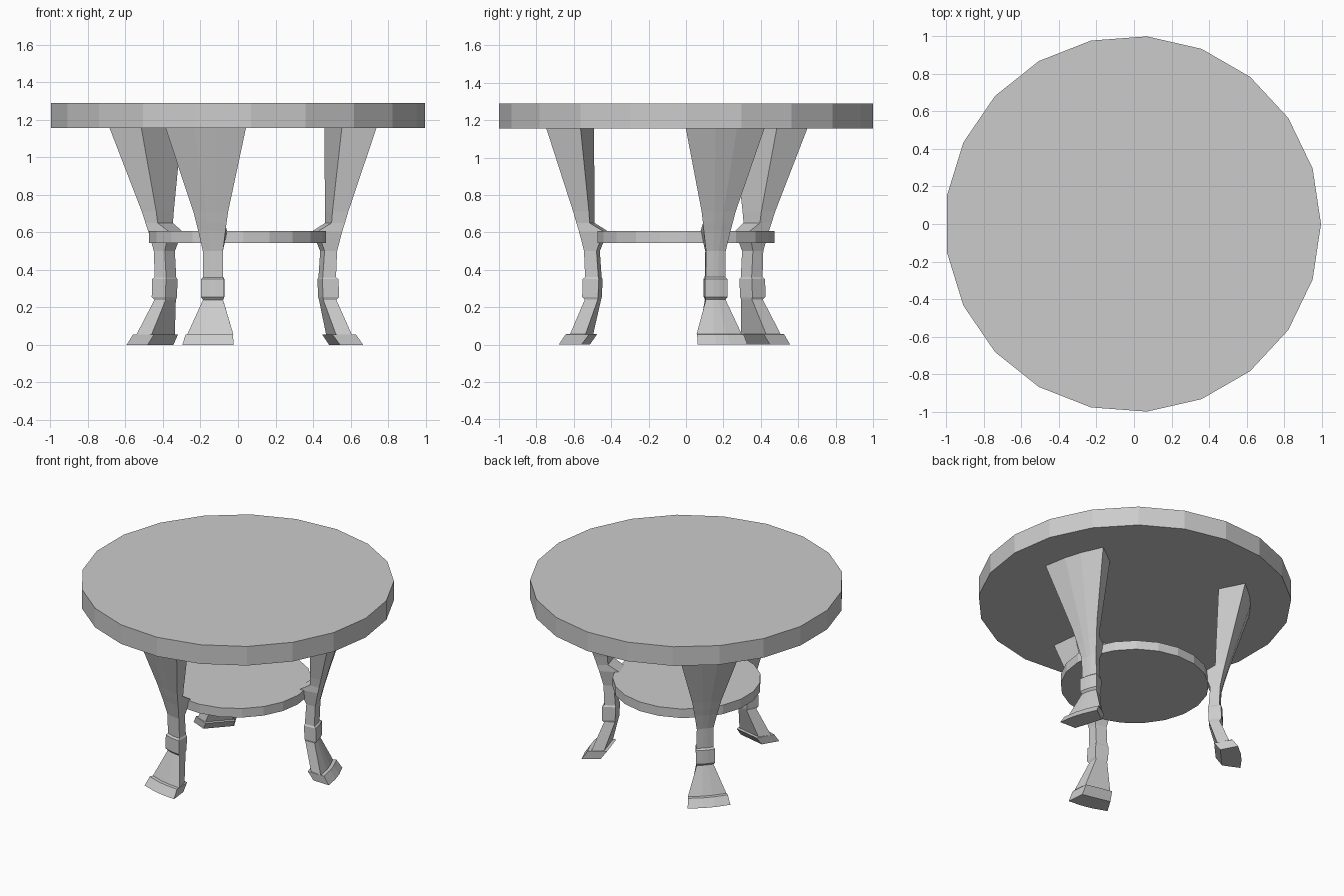
import bpy, bmesh
from math import cos, sin, radians

if "Cube" in bpy.data.objects:
    bpy.data.objects.remove(bpy.data.objects["Cube"])

SIDES = 21
CX = -0.006


def disc(name, radius, z0, z1):
    """Faceted round slab with one corner pointing along +x."""
    bm = bmesh.new()
    ring = [bm.verts.new((CX + radius * cos(radians(360 * i / SIDES)),
                          radius * sin(radians(360 * i / SIDES)), z0)) for i in range(SIDES)]
    base = bm.faces.new(ring)
    top = bmesh.ops.extrude_face_region(bm, geom=[base])["geom"]
    bmesh.ops.translate(bm, vec=(0, 0, z1 - z0),
                        verts=[v for v in top if isinstance(v, bmesh.types.BMVert)])
    finish(bm, name)


def finish(bm, name):
    bmesh.ops.recalc_face_normals(bm, faces=bm.faces)
    mesh = bpy.data.meshes.new(name)
    bm.to_mesh(mesh)
    bm.free()
    bpy.context.collection.objects.link(bpy.data.objects.new(name, mesh))


# Leg stations: height, outer radius, inner radius, half width
STATIONS = [
    (0.00, 0.666, 0.550, 0.140),
    (0.055, 0.630, 0.510, 0.130),
    (0.056, 0.607, 0.530, 0.126),
    (0.24, 0.543, 0.475, 0.055),
    (0.255, 0.555, 0.472, 0.063),
    (0.35, 0.553, 0.468, 0.063),
    (0.36, 0.541, 0.472, 0.055),
    (0.50, 0.547, 0.482, 0.055),
    (0.605, 0.570, 0.440, 0.074),
    (0.65, 0.582, 0.515, 0.083),
    (0.71, 0.597, 0.517, 0.095),
    (1.16, 0.717, 0.542, 0.221),
]


def leg(name, angle):
    """Loft a six-sided section (bowed outside, narrower inside)."""
    c, s = cos(radians(angle)), sin(radians(angle))
    bm = bmesh.new()
    rings = []
    for z, ro, ri, w in STATIONS:
        bow = ro + 0.09 * w
        section = [(ri, -0.72 * w), (ro, -w), (bow, -0.27 * w),
                   (bow, 0.27 * w), (ro, w), (ri, 0.72 * w)]
        rings.append([bm.verts.new((CX - 0.005 + r * c - t * s, r * s + t * c, z))
                      for r, t in section])
    for a, b in zip(rings, rings[1:]):
        for i in range(len(a)):
            j = (i + 1) % len(a)
            bm.faces.new((a[i], a[j], b[j], b[i]))
    bm.faces.new(rings[0])
    bm.faces.new(rings[-1])
    finish(bm, name)


# Table top and lower shelf
disc("table_top", 1.0028, 1.155, 1.29)
disc("lower_shelf", 0.475, 0.542, 0.606)

# Three legs spaced evenly round the table
for label, angle in (("front_leg", -103), ("right_leg", 17), ("back_left_leg", 137)):
    leg(label, angle)
